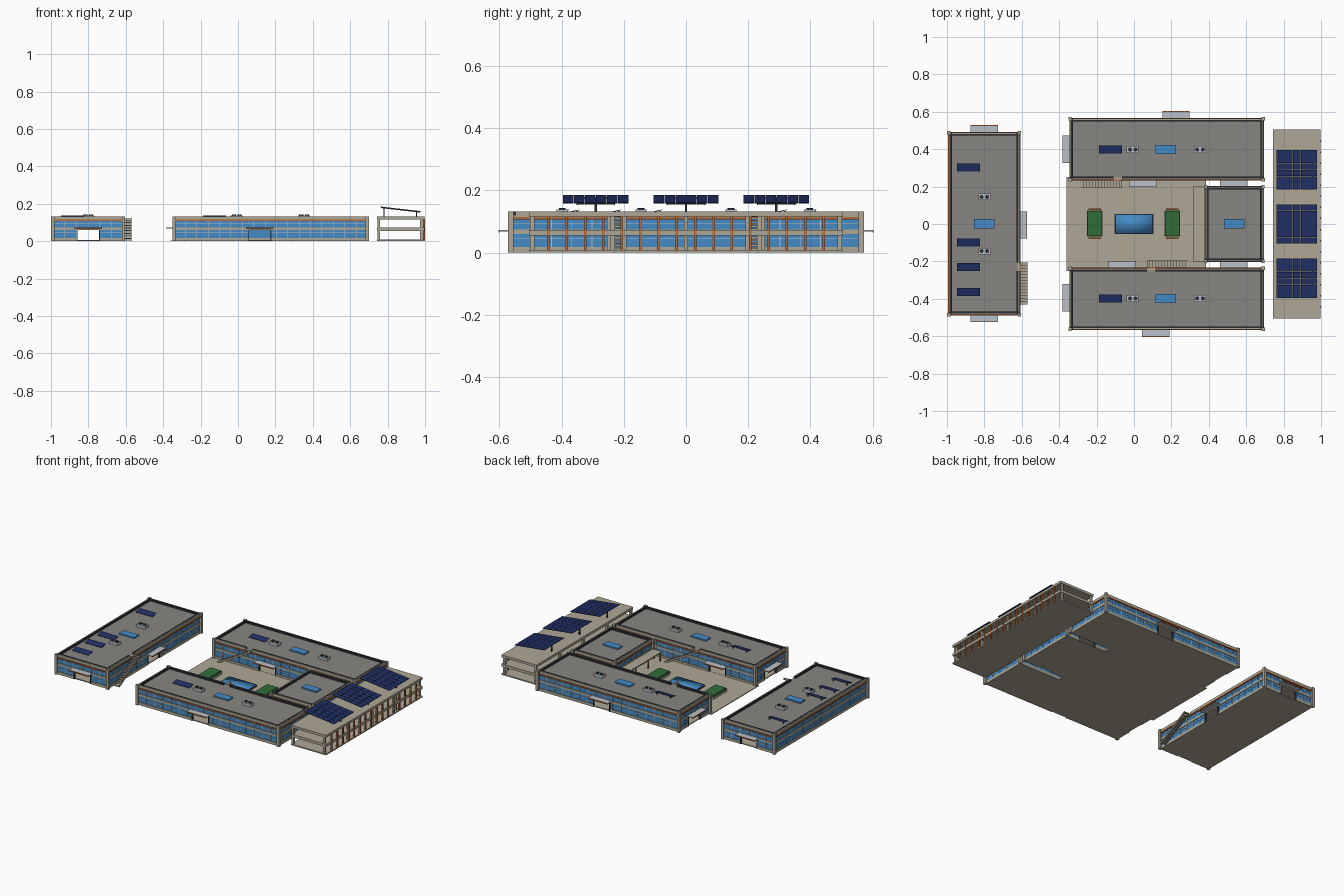
import bpy, bmesh
from math import radians
from mathutils import Matrix, Vector

cube = bpy.data.objects.get("Cube")
if cube:
    bpy.data.objects.remove(cube, do_unlink=True)


def material(name, rgb):
    m = bpy.data.materials.new(name)
    m.use_nodes = True
    m.diffuse_color = (*rgb, 1)
    m.node_tree.nodes["Principled BSDF"].inputs["Base Color"].default_value = (*rgb, 1)
    return m


BEIGE = material("beige concrete", (.42, .39, .30))
ROOF = material("roof grey", (.25, .24, .22))
GLASS = material("blue glass", (.06, .26, .56))
NAVY = material("solar navy", (.015, .03, .13))
ORANGE = material("rust orange", (.46, .14, .04))
GREEN = material("hedge green", (.03, .15, .04))
DARK = material("charcoal", (.025, .028, .035))
METAL = material("pale metal", (.48, .53, .58))

parts = {}
I = Matrix.Identity(4)


def mesh_for(name, mat):
    if name not in parts:
        parts[name] = (bmesh.new(), mat)
    return parts[name][0]


def box(name, mat, x, y, z, M=I):
    """Add a box spanning the given x, y and z ranges to the named part."""
    size = Vector((x[1] - x[0], y[1] - y[0], z[1] - z[0]))
    mid = Vector((sum(x) / 2, sum(y) / 2, sum(z) / 2))
    bmesh.ops.create_cube(mesh_for(name, mat), size=1,
                          matrix=M @ Matrix.Translation(mid) @ Matrix.Diagonal((*size, 1)))


def disc(name, mat, x, y, z, r, h):
    bmesh.ops.create_cone(mesh_for(name, mat), cap_ends=True, segments=12, radius1=r, radius2=r,
                          depth=h, matrix=Matrix.Translation((x, y, z)))


def split(length, gap):
    return [(0, length)] if gap is None else [(0, gap[0]), (gap[1], length)]


def wall(tag, M, length, door=None, gap=None):
    """Facade in a local frame: x runs along it, y points inward."""
    hole = None if door is None else (door - .06, door + .06)
    for s in split(length, hole):
        box(tag + "_base", BEIGE, s, (0, .012), (0, .018), M)
        box(tag + "_lower_glass", GLASS, s, (.004, .010), (.018, .061), M)
        box(tag + "_window_bars", METAL, s, (.002, .010), (.043, .0455), M)
    box(tag + "_spandrel", BEIGE, (0, length), (0, .012), (.060, .074), M)
    box(tag + "_upper_glass", GLASS, (0, length), (.004, .010), (.074, .108), M)
    box(tag + "_window_bars", METAL, (0, length), (.002, .010), (.093, .0955), M)
    box(tag + "_stripe", ORANGE, (0, length), (-.004, .012), (.107, .115), M)
    box(tag + "_parapet", BEIGE, (0, length), (0, .012), (.115, .121), M)
    for s in split(length, gap):
        box(tag + "_parapet", BEIGE, s, (0, .006), (.121, .132), M)
        box(tag + "_coping", DARK, s, (.006, .016), (.119, .133), M)
    # window mullions
    n = round(length / .06)
    for i in range(1, n):
        u = length * i / n
        if hole is None or not hole[0] < u < hole[1]:
            box(tag + "_window_bars", METAL, (u - .0015, u + .0015), (.001, .010), (.018, .060), M)
        box(tag + "_window_bars", METAL, (u - .0015, u + .0015), (.001, .010), (.074, .107), M)
    # entrance frame and canopy
    if door is not None:
        for u in hole:
            box(tag + "_door_frame", DARK, (u - .002, u + .002), (-.002, .012), (0, .060), M)
        box(tag + "_canopy", METAL, (door - .073, door + .073), (-.037, .001), (.068, .073), M)
        box(tag + "_canopy_edge", ORANGE, (door - .073, door + .073), (-.040, -.036), (.065, .073), M)


def building(tag, x, y, doors, gaps={}):
    """Hollow two-storey block; doors and gaps are keyed by side, in world positions."""
    start = {"south": (x[0], y[0]), "east": (x[1], y[0]), "north": (x[1], y[1]), "west": (x[0], y[1])}
    local = {"south": lambda p: p - x[0], "east": lambda p: p - y[0],
             "north": lambda p: x[1] - p, "west": lambda p: y[1] - p}
    for i, side in enumerate(start):
        M = Matrix.Translation((*start[side], 0)) @ Matrix.Rotation(radians(90 * i), 4, "Z")
        length = x[1] - x[0] if i % 2 == 0 else y[1] - y[0]
        door = local[side](doors[side]) if side in doors else None
        gap = sorted(local[side](g) for g in gaps[side]) if side in gaps else None
        wall(tag + "_" + side, M, length, door, gap)
        cx, cy = start[side]
        box(tag + "_corner_columns", BEIGE, (cx - .009, cx + .009), (cy - .009, cy + .009), (0, .133))
    inner = ((x[0] + .005, x[1] - .005), (y[0] + .005, y[1] - .005))
    box(tag + "_ground_floor", BEIGE, *inner, (0, .006))
    box(tag + "_upper_floor", BEIGE, *inner, (.062, .068))
    box(tag + "_roof", ROOF, *inner, (.112, .121))


# Four blocks around the court
building("west_block", (-.99, -.612), (-.485, .488), {"south": -.80, "north": -.80, "east": -.005},
         {"east": (-.25, -.205)})
building("north_block", (-.342, .692), (.237, .563), {"north": .225, "south": .047, "west": .40},
         {"south": (-.11, -.065)})
building("south_block", (-.342, .692), (-.563, -.237), {"south": .117, "north": -.062, "west": -.395},
         {"north": (.07, .115)})
building("east_block", (.382, .690), (-.20, .20), {"north": .533, "south": .533})


# Roof equipment
def skylight(x, y):
    box("skylights", GLASS, (x - .055, x + .055), (y - .025, y + .025), (.12, .130))


def vent_unit(x, y):
    box("vent_units", METAL, (x - .032, x + .032), (y - .018, y + .018), (.12, .138))
    for dx in (-.015, .015):
        disc("vent_fans", DARK, x + dx, y, .140, .011, .006)


def solar_panel(x, y):
    M = Matrix.Translation((x, y, .133)) @ Matrix.Rotation(radians(12), 4, "X")
    box("roof_solar_panels", NAVY, (-.062, .062), (-.022, .022), (-.001, .001), M)
    for dx in (-.05, .05):
        box("roof_panel_stands", DARK, (x + dx - .002, x + dx + .002), (y + .012, y + .016), (.12, .134))


for y in (.398, -.398):
    skylight(.17, y)
    vent_unit(-.007, y)
    vent_unit(.353, y)
    solar_panel(-.125, y)
skylight(-.80, .002)
skylight(.535, .002)
for y in (.145, -.145):
    vent_unit(-.80, y)
for y in (.303, -.098, -.23, -.364):
    solar_panel(-.885, y)


# Outside stairs up to the roofs
def stairs(tag, foot, angle, run):
    M = Matrix.Translation((*foot, 0)) @ Matrix.Rotation(radians(angle), 4, "Z")
    n = 14
    for i in range(n):
        u, h = run * i / n, .121 * (i + 1) / n
        box(tag + "_steps", BEIGE, (u, u + run / n), (-.017, .017), (h - .006, h), M)
    slope = Vector((run, 0, .121))
    tilt = M @ Matrix.Rotation(-Vector((1, 0)).angle(Vector((run, .121))), 4, "Y")
    for v in (-.018, .016):
        box(tag + "_stringers", BEIGE, (.004, slope.length), (v, v + .002), (-.003, .008), tilt)


stairs("north_stair", (-.29, .214), 0, .225)
stairs("south_stair", (.295, -.214), 180, .225)
stairs("west_stair", (-.588, -.43), 90, .225)

# Courtyard with balcony, pool, planters and benches
box("courtyard", BEIGE, (-.36, .384), (-.25, .25), (0, .005))
box("east_balcony", BEIGE, (.315, .384), (-.20, .20), (.060, .067))
for y in (-.19, -.065, .065, .19):
    box("balcony_posts", ORANGE, (.320, .326), (y - .003, y + .003), (.005, .060))
box("pool_edge", DARK, (-.103, .103), (-.053, .053), (.005, .012))
box("pool_water", GLASS, (-.1, .1), (-.05, .05), (.010, .018))
for x in (-.21, .205):
    box("planters", BEIGE, (x - .042, x + .042), (-.068, .072), (.005, .018))
    box("hedges", GREEN, (x - .039, x + .039), (-.065, .069), (.015, .030))
    for y in (-.076, .079):
        box("bench_seats", ORANGE, (x - .034, x + .034), (y - .005, y + .005), (.014, .018))
        for dx in (-.028, .028):
            box("bench_legs", DARK, (x + dx - .002, x + dx + .002), (y - .004, y + .004), (.005, .014))

# Parking deck
for name, z in (("deck_ground", (0, .008)), ("deck_middle", (.055, .073)), ("deck_top", (.116, .132))):
    box(name, BEIGE, (.742, .998), (-.505, .505), z)
for x in (.752, .980):
    for i in range(5):
        y = -.495 + .2475 * i
        box("deck_pillars", BEIGE, (x - .007, x + .007), (y - .007, y + .007), (.008, .117))
for i in range(16):
    y = -.4425 + .059 * i
    box("deck_fins", ORANGE, (.990, 1.0), (y - .004, y + .004), (.004, .118))

# Tilted solar canopies over the deck
for y in (-.29, 0, .29):
    M = Matrix.Translation((.87, y, .170)) @ Matrix.Rotation(radians(6.5), 4, "Y")
    cols, rows, step_x, step_y = 5, 6, .044, .0352
    for i in range(cols):
        for j in range(rows):
            u, v = (i - cols / 2) * step_x, (j - rows / 2) * step_y
            box("canopy_solar_cells", NAVY, (u + .0008, u + step_x - .0008),
                (v + .0008, v + step_y - .0008), (0, .003), M)
    for v in (-.06, .06):
        box("canopy_beams", DARK, (-.105, .105), (v - .002, v + .002), (-.005, 0), M)
    for x, top in ((.78, .177), (.955, .158)):
        box("canopy_posts", DARK, (x - .003, x + .003), (y - .004, y + .004), (.13, top))
        box("canopy_posts", DARK, (x - .003, x + .003), (y - .062, y + .062), (top - .004, top))

# Turn the collected parts into objects
for name, (bm, mat) in parts.items():
    mesh = bpy.data.meshes.new(name)
    bm.to_mesh(mesh)
    bm.free()
    mesh.materials.append(mat)
    bpy.context.collection.objects.link(bpy.data.objects.new(name, mesh))
for poly in bpy.data.objects["pool_water"].data.polygons:
    poly.use_smooth = True
